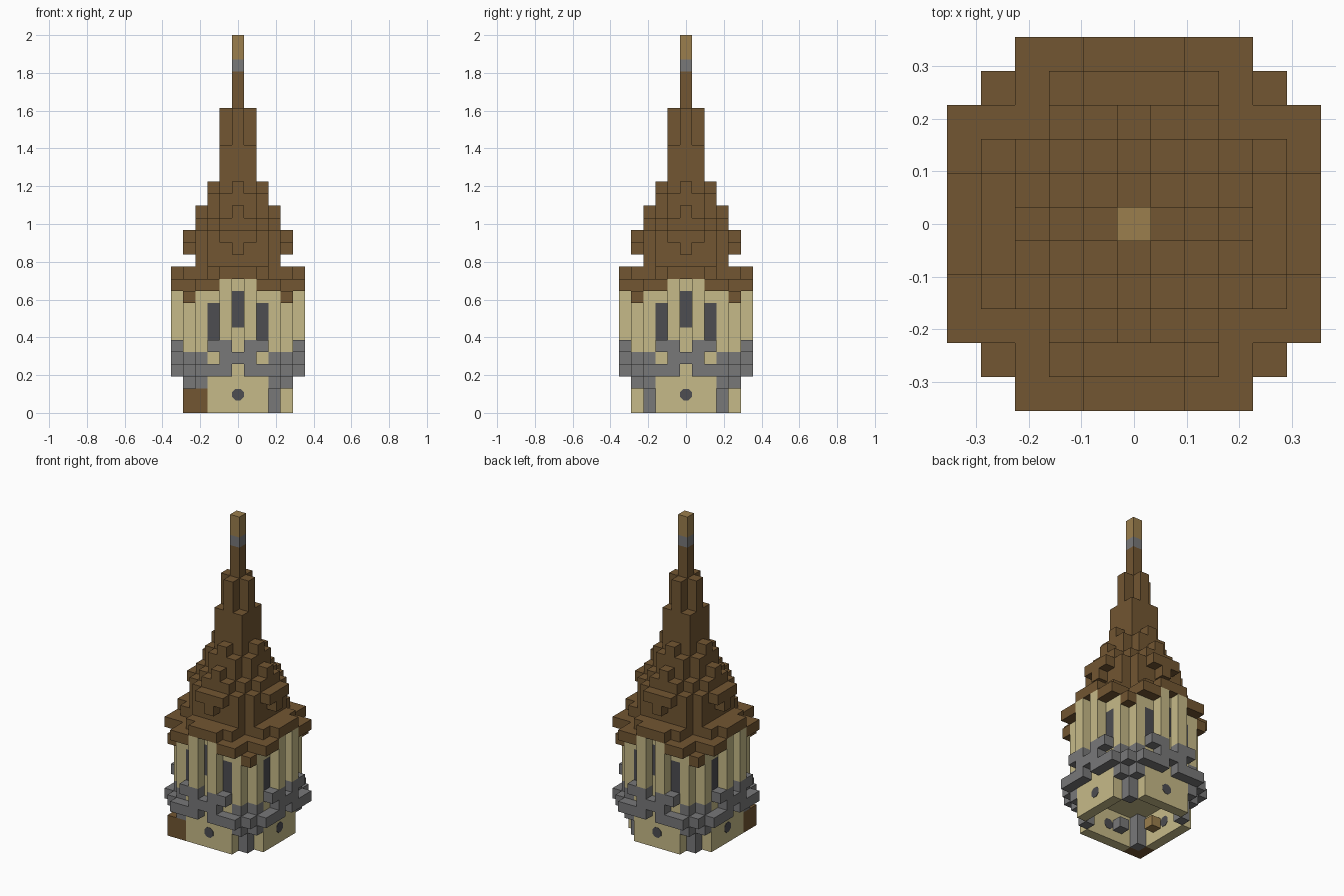
import bpy, bmesh, math
from mathutils import Vector, Matrix

if "Cube" in bpy.data.objects:
    bpy.data.objects.remove(bpy.data.objects["Cube"], do_unlink=True)

U = 2 / 31  # edge of one block


def material(name, rgb):
    lin = [((c / 255 + 0.055) / 1.055) ** 2.4 for c in rgb] + [1]
    m = bpy.data.materials.new(name)
    m.use_nodes = True
    m.diffuse_color = lin
    m.node_tree.nodes["Principled BSDF"].inputs["Base Color"].default_value = lin
    return m


BROWN = material("roof brown", (114, 86, 50))
CREAM = material("wall cream", (198, 186, 136))
GREY = material("stone grey", (120, 120, 121))
DARK = material("window dark", (77, 77, 81))
TAN = material("tip tan", (155, 126, 77))

parts = {}   # part name -> (material, cells)
owner = {}   # cell -> part name


def put(part, mat, cell):
    """Place one block, replacing whatever was there."""
    if cell in owner:
        parts[owner[cell]][1].discard(cell)
    parts.setdefault(part, (mat, set()))[1].add(cell)
    owner[cell] = part


def ring(part, mat, a, b, z0, z1):
    """Repeat a column of blocks in all eight mirrored positions."""
    spots = {(s * p, t * q) for p, q in ((a, b), (b, a)) for s in (-1, 1) for t in (-1, 1)}
    for x, y in spots:
        for z in range(z0, z1):
            put(part, mat, (x, y, z))


# Base: four thin walls, corner posts, stepped corbels
for i in range(3):
    ring("base_wall", CREAM, i, 4, 0, 3)
ring("corner_post", GREY, 3, 3, 0, 3)
ring("corbel", GREY, 3, 4, 2, 3)
for x, y in ((-4, -4), (-3, -4), (-4, -3)):
    for z in (0, 1):
        put("corner_block", BROWN, (x, y, z))

# Small fittings against the inside of the walls
put("inner_chest", TAN, (-3, -1, 1))
put("inner_stone", GREY, (-1, -3, 1))

# Drum: solid core with a pair of pilasters on each side
for i in range(5):
    for j in range(i, 5):
        if (i, j) != (4, 4):
            ring("drum", CREAM, i, j, 3, 10)
for i in range(3):
    ring("drum", CREAM, i, 4, 10, 11)
ring("pilaster", CREAM, 1, 5, 6, 11)

# Recessed windows
ring("side_window", DARK, 2, 4, 6, 9)
ring("middle_window", DARK, 0, 4, 7, 10)

# Interlaced stone band
for i in (1, 2, 3):
    ring("stone_band", GREY, i, 5, 3, 4)
for i in (0, 1):
    ring("stone_band", GREY, i, 5, 4, 5)
for i in (1, 2):
    ring("stone_band", GREY, i, 5, 5, 6)
ring("stone_band", GREY, 4, 4, 3, 4)
ring("stone_band", GREY, 3, 4, 3, 5)

# Eaves, drooping towards the corners
for i in range(4):
    for j in range(i, 4):
        ring("eaves", BROWN, i, j, 10, 11 if (i, j) == (3, 3) else 12)
for i in range(3):
    ring("eaves", BROWN, i, 4, 11, 12)
for i in (0, 1):
    ring("eaves", BROWN, i, 5, 11, 12)
for i, j in ((2, 5), (3, 5), (3, 4)):
    ring("eaves", BROWN, i, j, 10, 11)
ring("eaves", BROWN, 4, 4, 9, 10)

# Stepped roof: top of each column by plan position
tops = {(0, 0): 25, (0, 1): 25, (1, 1): 22, (0, 2): 19, (1, 2): 18,
        (2, 2): 16, (0, 3): 17, (1, 3): 16, (2, 3): 15}
for (i, j), top in tops.items():
    ring("roof", BROWN, i, j, 12, top)

# T-shaped dormers
ring("dormer", BROWN, 0, 4, 13, 15)
ring("dormer", BROWN, 1, 4, 14, 15)

# Spire
ring("spire", BROWN, 0, 0, 25, 28)
ring("spire_collar", GREY, 0, 0, 28, 29)
ring("spire_tip", TAN, 0, 0, 29, 31)

# Turn every part into a mesh of its exposed block faces
AXES = [Vector(s * c for c in axis) for s in (-1, 1)
        for axis in ((1, 0, 0), (0, 1, 0), (0, 0, 1))]


def finish(name, mat, bm):
    mesh = bpy.data.meshes.new(name)
    bm.to_mesh(mesh)
    bm.free()
    mesh.materials.append(mat)
    bpy.context.collection.objects.link(bpy.data.objects.new(name, mesh))


for name, (mat, cells) in parts.items():
    bm = bmesh.new()
    for cell in sorted(cells):
        centre = Vector(cell) + Vector((0, 0, 0.5))
        for n in AXES:
            if tuple(int(c + d) for c, d in zip(cell, n)) in owner:
                continue
            u = Vector((n.y, n.z, n.x))
            v = n.cross(u)
            bm.faces.new([bm.verts.new((centre + (n + s * u + t * v) / 2) * U)
                          for s, t in ((-1, -1), (1, -1), (1, 1), (-1, 1))])
    bmesh.ops.remove_doubles(bm, verts=bm.verts, dist=U / 100)
    finish(name, mat, bm)

# Round portholes through the base walls
bm = bmesh.new()
for k in range(4):
    turn = Matrix.Rotation(k * math.pi / 2, 4, "Z")
    move = Matrix.Translation((0, -4 * U, 1.5 * U))
    tilt = Matrix.Rotation(math.pi / 2, 4, "X") @ Matrix.Rotation(math.pi / 8, 4, "Z")
    bmesh.ops.create_cone(bm, cap_ends=True, segments=8, radius1=U * 0.52, radius2=U * 0.52,
                          depth=U * 1.06, matrix=turn @ move @ tilt)
finish("porthole", DARK, bm)
